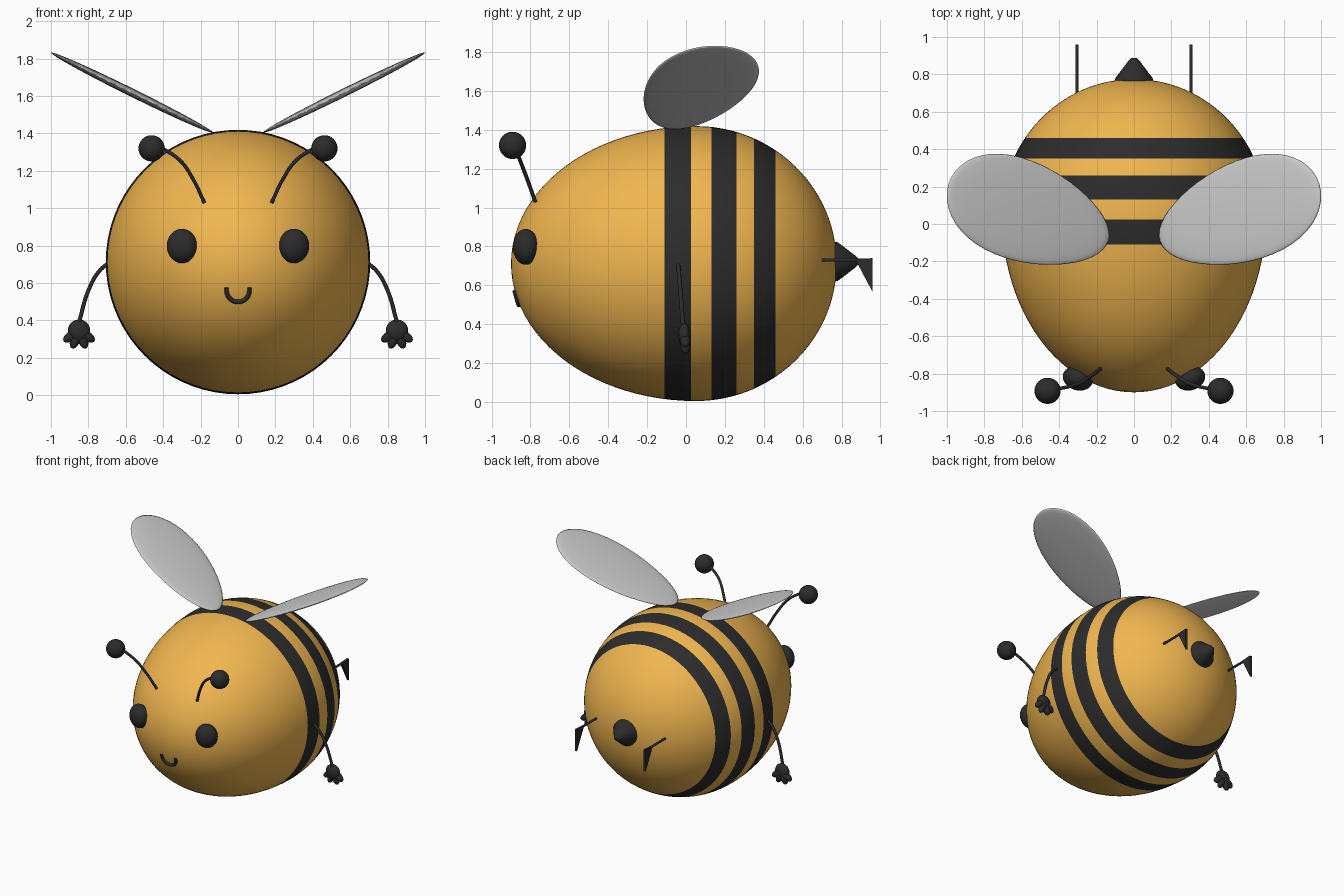
import bpy, bmesh
from math import sin, cos, pi, sqrt, atan, radians
from mathutils import Matrix, Vector

if "Cube" in bpy.data.objects:
    bpy.data.objects.remove(bpy.data.objects["Cube"])


def material(name, rgb):
    m = bpy.data.materials.new(name)
    m.diffuse_color = (*rgb, 1)
    m.use_nodes = True
    m.node_tree.nodes["Principled BSDF"].inputs["Base Color"].default_value = m.diffuse_color
    return m


YELLOW = material("yellow", (0.88, 0.47, 0.08))
DARK = material("dark", (0.025, 0.025, 0.026))
CZ, R, CY, FRONT, BACK = 0.712, 0.707, 0.05, 0.95, 0.725   # body ellipsoid


def finish(name, bm, mats=(), smooth=True):
    bmesh.ops.recalc_face_normals(bm, faces=bm.faces)
    me = bpy.data.meshes.new(name)
    bm.to_mesh(me)
    bm.free()
    for m in mats:
        me.materials.append(m)
    for p in me.polygons:
        p.use_smooth = smooth
    ob = bpy.data.objects.new(name, me)
    bpy.context.collection.objects.link(ob)
    return ob


def add_ball(bm, loc, radii, rot=Matrix(), seg=32, rings=20):
    mat = Matrix.Translation(loc) @ rot @ Matrix.Diagonal((*radii, 1))
    return bmesh.ops.create_uvsphere(bm, u_segments=seg, v_segments=rings, radius=1, matrix=mat)["verts"]


def ball(name, loc, radii, rot=Matrix(), mats=(DARK,)):
    bm = bmesh.new()
    add_ball(bm, loc, radii, rot)
    return finish(name, bm, mats)


def tube(name, points, radius):
    cu = bpy.data.curves.new(name, "CURVE")
    cu.dimensions = "3D"
    cu.bevel_depth, cu.bevel_resolution, cu.use_fill_caps = radius, 3, True
    sp = cu.splines.new("BEZIER")
    sp.bezier_points.add(len(points) - 1)
    for bp, co in zip(sp.bezier_points, points):
        bp.co = co
        bp.handle_left_type = bp.handle_right_type = "AUTO"
    cu.materials.append(DARK)
    ob = bpy.data.objects.new(name, cu)
    bpy.context.collection.objects.link(ob)
    return ob


def body_y(x, z):
    # front surface of the body at a given x, z
    return CY - FRONT * sqrt(1 - (x * x + (z - CZ) ** 2) / R ** 2)


# Body: revolved egg with rings placed exactly on the stripe edges
stripes = [(-0.11, 0.025), (0.13, 0.26), (0.35, 0.46)]
ys = [CY - FRONT * cos(pi / 2 * i / 24) for i in range(1, 25)]
ys += [CY + BACK * sin(pi / 2 * i / 24) for i in range(1, 24)]
edges = [e for s in stripes for e in s]
ys = sorted([y for y in ys if all(abs(y - e) > 0.012 for e in edges)] + edges)
bm = bmesh.new()
N = 72
rings = []
for y in ys:
    r = R * sqrt(1 - ((y - CY) / (FRONT if y < CY else BACK)) ** 2)
    rings.append([bm.verts.new((r * cos(2 * pi * k / N), y, CZ + r * sin(2 * pi * k / N))) for k in range(N)])
for y, a, b in zip(range(len(rings)), rings, rings[1:]):
    mid = (ys[y] + ys[y + 1]) / 2
    for k in range(N):
        f = bm.faces.new((a[k], a[(k + 1) % N], b[(k + 1) % N], b[k]))
        f.material_index = int(any(lo < mid < hi for lo, hi in stripes))
for ring, y in ((rings[0], CY - FRONT), (rings[-1], CY + BACK)):
    tip = bm.verts.new((0, y, CZ))
    for k in range(N):
        bm.faces.new((ring[k], ring[(k + 1) % N], tip))
finish("striped_body", bm, (YELLOW, DARK))

# Smile
arc = [(0.062 * cos(a), 0.565 + 0.066 * sin(a)) for a in [radians(172 + i * 28.0) for i in range(8)]]
tube("smile", [(x, body_y(x, z) - 0.004, z) for x, z in arc], 0.012)

# Stinger: cone with a rounded tip
bm = bmesh.new()
prof = [(0.105, 0.74), (0.1, 0.78), (0.03, 0.872), (0.015, 0.887)]
loops = [[bm.verts.new((r * cos(2 * pi * k / 32), y, CZ + 0.01 + r * sin(2 * pi * k / 32))) for k in range(32)]
         for r, y in prof]
for a, b in zip(loops, loops[1:]):
    for k in range(32):
        bm.faces.new((a[k], a[(k + 1) % 32], b[(k + 1) % 32], b[k]))
bm.faces.new(loops[0])
bm.faces.new(loops[-1])
finish("stinger", bm, (DARK,))

for s, side in ((1, "left"), (-1, "right")):
    # Eye
    ball(side + "_eye", (s * 0.3, -0.825, 0.798), (0.082, 0.064, 0.092), Matrix.Rotation(s * 0.3, 4, "Z"))

    # Antenna
    tube(side + "_antenna", [(s * 0.18, -0.775, 1.03), (s * 0.24, -0.82, 1.155),
                             (s * 0.31, -0.858, 1.255), (s * 0.42, -0.885, 1.33)], 0.01)
    ball(side + "_antenna_tip", (s * 0.462, -0.892, 1.32), (0.07, 0.07, 0.07))

    # Arm
    tube(side + "_arm", [(s * 0.69, -0.04, 0.71), (s * 0.745, -0.036, 0.66), (s * 0.8, -0.028, 0.56),
                         (s * 0.85, -0.015, 0.39)], 0.011)

    # Hand: palm with a fan of fingers
    bm = bmesh.new()
    add_ball(bm, (s * 0.85, -0.008, 0.345), (0.06, 0.032, 0.06), seg=20, rings=12)
    for ang, length in ((-55, 0.07), (-20, 0.08), (20, 0.08), (55, 0.07)):
        a = radians(ang)
        c = Vector((s * 0.85 + length * 0.75 * sin(a), -0.003, 0.34 - length * 0.6 * cos(a)))
        add_ball(bm, c, (0.026, 0.026, 0.048), Matrix.Rotation(-a, 4, "Y"), 16, 10)
    finish(side + "_hand", bm, (DARK,))

    # Leg stick
    tube(side + "_leg", [(s * 0.305, 0.68, 0.73), (s * 0.305, 0.95, 0.73)], 0.009)

    # Foot: thin triangular plate
    bm = bmesh.new()
    tri = [(0.87, 0.735), (0.96, 0.74), (0.96, 0.565)]
    f = bm.faces.new([bm.verts.new((s * 0.305 - 0.009, y, z)) for y, z in tri])
    ext = bmesh.ops.extrude_face_region(bm, geom=[f])["geom"]
    bmesh.ops.translate(bm, vec=(0.018, 0, 0), verts=[v for v in ext if isinstance(v, bmesh.types.BMVert)])
    finish(side + "_foot", bm, (DARK,), False)

    # Wing: flat egg-shaped lens, narrower at the root
    bm = bmesh.new()
    add_ball(bm, (0, 0, 0), (1, 1, 1), seg=48, rings=16)
    tilt = Matrix.Rotation(-atan(0.494), 4, "Y") @ Matrix.Rotation(radians(17.3), 4, "Z")
    for v in bm.verts:
        p = tilt @ Vector((0.5 * v.co.x, 0.268 * v.co.y * (1 + 0.17 * v.co.x), 0.022 * v.co.z))
        v.co = (s * (0.565 + p.x), 0.06 + p.y, 1.617 + p.z)
    finish(side + "_wing", bm)
